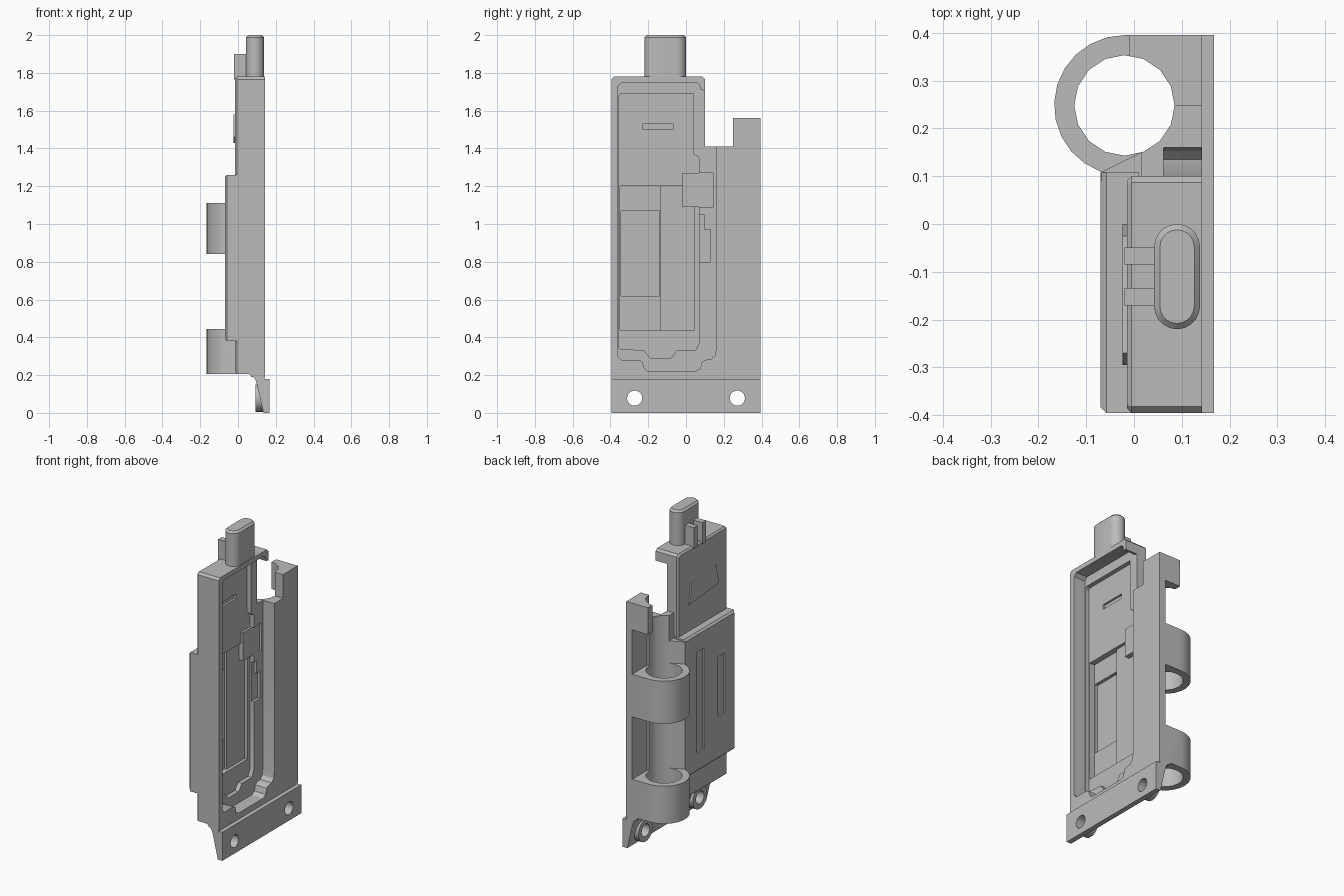
import bpy, bmesh
from math import sin, cos, radians

if "Cube" in bpy.data.objects:
    bpy.data.objects.remove(bpy.data.objects["Cube"])

grey = bpy.data.materials.new("plain_grey")
grey.use_nodes = True
grey.diffuse_color = (0.5, 0.5, 0.5, 1)
grey.node_tree.nodes["Principled BSDF"].inputs["Base Color"].default_value = (0.5, 0.5, 0.5, 1)


def prism(name, pts, axis, lo, hi, bevel=0, pick=None):
    """Extrude a 2D outline along an axis, bevelling edges picked by midpoint."""
    def place(p, t):
        return {"x": (t, p[0], p[1]), "y": (p[0], t, p[1]), "z": (p[0], p[1], t)}[axis]
    bm = bmesh.new()
    low = [bm.verts.new(place(p, lo)) for p in pts]
    high = [bm.verts.new(place(p, hi)) for p in pts]
    bm.faces.new(low)
    bm.faces.new(high)
    for i in range(len(pts)):
        j = (i + 1) % len(pts)
        bm.faces.new((low[i], low[j], high[j], high[i]))
    bmesh.ops.recalc_face_normals(bm, faces=bm.faces)
    if bevel:
        edges = [e for e in bm.edges if pick((e.verts[0].co + e.verts[1].co) / 2)]
        bmesh.ops.bevel(bm, geom=edges, offset=bevel, segments=1, affect="EDGES")
    mesh = bpy.data.meshes.new(name)
    bm.to_mesh(mesh)
    bm.free()
    mesh.materials.append(grey)
    obj = bpy.data.objects.new(name, mesh)
    bpy.context.collection.objects.link(obj)
    return obj


def rect(a0, a1, b0, b1):
    return [(a0, b0), (a1, b0), (a1, b1), (a0, b1)]


def arc(ca, cb, r, start, end, n):
    angles = [radians(start + (end - start) * i / n) for i in range(n + 1)]
    return [(ca + r * cos(a), cb + r * sin(a)) for a in angles]


def circle(ca, cb, r, n):
    return arc(ca, cb, r, 0, 360, n)[:-1]


def combine(target, tool, operation):
    mod = target.modifiers.new("cut", "BOOLEAN")
    mod.operation, mod.solver, mod.object = operation, "EXACT", tool
    bpy.context.view_layer.objects.active = target
    bpy.ops.object.modifier_apply(modifier=mod.name)
    bpy.data.objects.remove(tool)


def cut_bore(target):
    combine(target, prism("bore_cutter", circle(BX, BY, .105, 16), "z", .1, 1.7), "DIFFERENCE")


def smooth(obj):
    bpy.ops.object.select_all(action="DESELECT")
    obj.select_set(True)
    bpy.context.view_layer.objects.active = obj
    bpy.ops.object.shade_smooth_by_angle(angle=radians(28))


W = 0.395                   # half width
BX, BY = -0.02, 0.248       # centre of the side bore
top_edge = [(.1, 1.766), (.087, 1.78), (-.382, 1.78), (-W, 1.766)]

# Main shell: open-side layer, mid layer, thick pocket, bore-side filler, column block
shell = prism("shell", [(-W, .19), (W, .19), (W, 1.56), (.248, 1.56), (.248, 1.41),
                        (.1, 1.41)] + top_edge, "x", .07, .142)
parts = [
    prism("mid_layer", [(-W, .207), (.1, .207)] + top_edge, "x", -.015, .08, .01,
          lambda c: c.x < 0),
    prism("thick_pocket", rect(-W, .108, .38, 1.26), "x", -.07, .01, .012,
          lambda c: c.x < -.05 and c.y < .1),
    prism("filler", [(.015, .05), (.1, .05), (.1, .25), (.07, .25), (.03, .157), (.015, .149)],
          "z", .207, 1.41),
    prism("filler_outer", [(-.069, .09), (.05, .09), (.03, .157), (-.069, .1085)],
          "z", .392, 1.25),
    prism("column_block", rect(-.01, .1, .248, W), "z", 1.39, 1.56),
]
# Two clamp rings around the bore
for lo, hi in ((.207, .445), (.84, 1.11)):
    outline = arc(BX, BY, .147, 90, 250, 11) + [(.0, .1), (.06, .15), (.1, .25), (.1, W)]
    parts.append(prism("ring", outline, "z", lo, hi))
for part in parts:
    combine(shell, part, "UNION")

# Cavities open towards +x, from shallow to deep
shallow = [(-.36, 1.73), (-.34, 1.75), (.05, 1.75), (.07, 1.74), (.08, 1.71), (.13, 1.7),
           (.13, 1.45), (.16, 1.45), (.16, .34), (.153, .305), (.135, .285), (.1, .28),
           (.085, .27), (.075, .235), (.05, .22), (-.2, .22), (-.22, .235), (-.23, .27),
           (-.25, .28), (-.34, .28), (-.36, .3)]
middle = [(-.355, 1.68), (-.345, 1.69), (.04, 1.69), (.04, 1.37), (.07, 1.35), (.07, .37),
          (.05, .33), (-.05, .33), (-.08, .29), (-.19, .29), (-.22, .33), (-.355, .34)]
cutters = [
    (shallow, .062), (middle, .035),
    (rect(-.35, -.135, .44, 1.2), 0),
    (rect(-.14, .045, .44, 1.2), .015),
    (rect(-.345, -.14, .62, 1.07), -.02),
    (rect(-.02, .145, 1.09, 1.27), .05),
    (rect(.05, .13, .8, .97), .045),
    (rect(.055, .095, .9, 1.05), .045),
    (rect(-.23, -.07, 1.5, 1.53), .022),
]
for outline, floor in cutters:
    combine(shell, prism("cavity_cutter", outline, "x", floor, .3), "DIFFERENCE")
# Raised pad bridging the cavity wall
combine(shell, prism("pad", rect(-.02, .08, 1.09, 1.27), "x", .02, .05), "UNION")
# Outside slots
for y0, y1, z0, z1 in ((-.08, -.01, .5, 1.14), (-.29, -.22, .65, 1.03)):
    combine(shell, prism("slot_cutter", rect(y0, y1, z0, z1), "x", -.2, -.06), "DIFFERENCE")
# Thinner side wall between the rings and the column block
for z0, z1 in ((.445, .84), (1.11, 1.39)):
    combine(shell, prism("wall_cutter", rect(0, .1, .248, .5), "z", z0, z1), "DIFFERENCE")
cut_bore(shell)
smooth(shell)

# Screw flange with a curved back and two bosses
flange = prism("screw_flange", [(.167, 0), (.167, .18), (.14, .18), (.14, .207), (.05, .207),
                                (.075, .2), (.095, .17), (.105, .13), (.135, 0)], "y", -W, W)
for y in (-.272, .272):
    combine(flange, prism("boss", circle(y, .078, .072, 24), "x", .092, .15), "UNION")
for y in (-.272, .272):
    combine(flange, prism("hole_cutter", circle(y, .078, .04, 20), "x", 0, .3), "DIFFERENCE")
cut_bore(flange)
smooth(flange)

# Rounded plug on top
stadium = arc(.09, -.048, .048, 0, 180, 10) + arc(.09, -.172, .048, 180, 360, 10)
plug = prism("top_plug", stadium, "z", 1.77, 2, .012, lambda c: c.z > 1.95)
smooth(plug)

# Two tabs beside the plug
for y in (-.17, -.085):
    prism("top_tab", rect(-.02, .045, y, y + .036), "z", 1.765, 1.9)

# Raised slanted label plate
prism("label_plate", [(0, 1.43), (-.025, 1.56), (-.27, 1.58), (-.295, 1.46)], "x", -.024, -.015)
